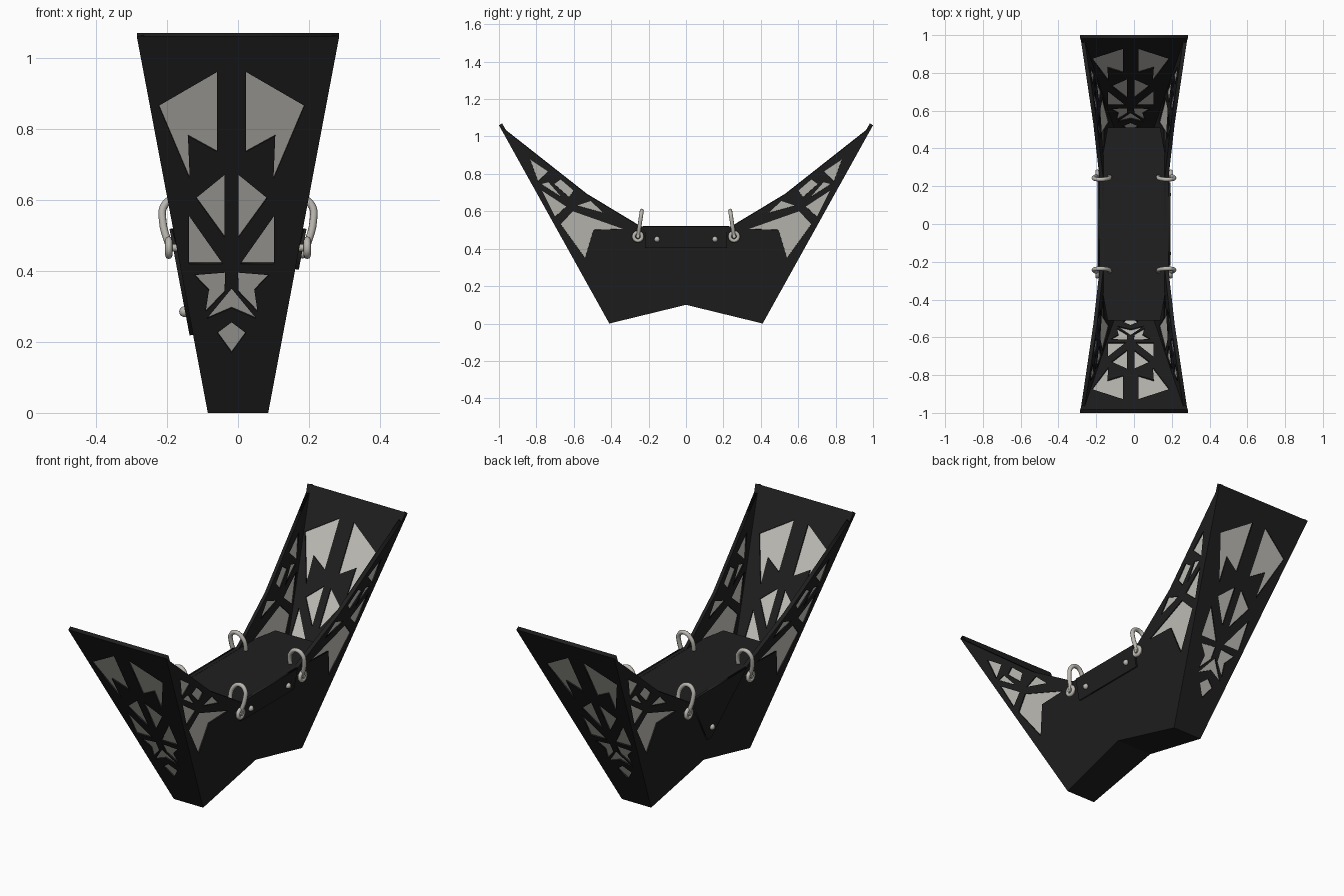
import bpy, bmesh, math
from mathutils import Matrix, Vector

if "Cube" in bpy.data.objects:
    bpy.data.objects.remove(bpy.data.objects["Cube"])


def material(name, color, rough):
    m = bpy.data.materials.new(name)
    m.use_nodes = True
    m.diffuse_color = (*color, 1)
    bsdf = m.node_tree.nodes["Principled BSDF"]
    bsdf.inputs["Base Color"].default_value = (*color, 1)
    bsdf.inputs["Roughness"].default_value = rough
    return m


BLACK = material("black shell", (0.014, 0.014, 0.014), 0.6)
PALE = material("pale panel", (0.55, 0.54, 0.50), 0.6)
METAL = material("light metal", (0.50, 0.48, 0.44), 0.4)


def add(name, mesh, mat):
    mesh.materials.clear()
    mesh.materials.append(mat)
    ob = bpy.data.objects.new(name, mesh)
    bpy.context.collection.objects.link(ob)
    return ob


def curve_mesh(curve):
    """Turn a curve into a clean mesh."""
    ob = bpy.data.objects.new("temp", curve)
    bpy.context.collection.objects.link(ob)
    dg = bpy.context.evaluated_depsgraph_get()
    mesh = bpy.data.meshes.new_from_object(ob.evaluated_get(dg))
    bpy.data.objects.remove(ob)
    return mesh


def sheet(name, outlines, plane, thick, depth, mat):
    """Flat sheet; outlines inside the first one become holes."""
    c = bpy.data.curves.new(name, 'CURVE')
    c.dimensions = '2D'
    c.fill_mode = 'BOTH'
    c.extrude = thick / 2
    for pts in outlines:
        s = c.splines.new('POLY')
        s.points.add(len(pts) - 1)
        for p, (u, v) in zip(s.points, pts):
            p.co = (u, v, 0, 1)
        s.use_cyclic_u = True
    mesh = curve_mesh(c)
    mesh.transform(plane @ Matrix.Translation((0, 0, depth)))
    bm = bmesh.new()
    bm.from_mesh(mesh)
    bmesh.ops.remove_doubles(bm, verts=bm.verts, dist=1e-5)
    bmesh.ops.recalc_face_normals(bm, faces=bm.faces)
    bm.to_mesh(mesh)
    bm.free()
    return add(name, mesh, mat)


def plane(origin, u, v, inward):
    """Sheared frame: local z is the unit normal on the inward side."""
    u, v = Vector(u), Vector(v)
    n = u.cross(v).normalized()
    if n.dot(Vector(inward)) < 0:
        n = -n
    m = Matrix((u, v, n)).transposed().to_4x4()
    m.translation = origin
    return m


def flip(pts):
    return [(-u, v) for u, v in pts]


# Main dimensions
HEIGHT, BASE, TOP, FOOT = 1.06, 0.085, 0.285, 0.41
FLARE = (TOP - BASE) / HEIGHT
LEAN = (1 - FOOT) / HEIGHT
WALL, PANEL = 0.02, 0.008

# Cut-out patterns: half of the end pattern, and one wing of the side pattern
end_pairs = [
    [(.041, .96), (.205, .865), (.118, .66), (.123, .78), (.041, .735)],
    [(.02, .67), (.10, .605), (.02, .495)],
    [(.12, .555), (.12, .42), (.025, .42)],
    [(.018, .395), (.105, .388), (.064, .345), (.073, .285), (.02, .34)],
]
end_middle = [
    [(0, .35), (.07, .265), (0, .295), (-.07, .265)],
    [(0, .255), (.04, .225), (0, .17), (-.04, .225)],
]
wing = [
    [(.834, .877), (.738, .813), (.79, .76)],
    [(.67, .77), (.60, .71), (.625, .675), (.705, .745)],
    [(.775, .745), (.735, .755), (.665, .675)],
    [(.77, .71), (.64, .625), (.70, .57)],
    [(.585, .63), (.51, .655), (.44, .59)],
    [(.605, .60), (.335, .505), (.495, .50), (.54, .35), (.67, .53)],
]
end_holes = end_pairs + [flip(p) for p in end_pairs] + end_middle
end_holes = [[(u - .018, v) for u, v in p] for p in end_holes]
side_holes = wing + [flip(p) for p in wing]

# Leaning end walls with inset panels
end_outline = [(-BASE, 0), (BASE, 0), (TOP, HEIGHT), (-TOP, HEIGHT)]
for s, tag in ((-1, "front"), (1, "back")):
    p = plane((0, s * FOOT, 0), (1, 0, 0), (0, s * LEAN, 1), (0, -s, 0))
    sheet(tag + "_end_wall", [end_outline] + end_holes, p, WALL, WALL / 2, BLACK)
    sheet(tag + "_end_panels", end_holes, p, PANEL, WALL / 2, PALE)

# Flared side walls, panels and bracket plates
half = [(FOOT, 0), (1, HEIGHT), (.53, .69), (.24, .515)]
side_outline = [(0, .1)] + half + flip(half[::-1])
brackets = {
    1: ([(-.22, .405), (.22, .405), (.22, .52), (-.22, .52)],
        [(-.155, .45), (.155, .45)]),
    -1: ([(-.015, .22), (.015, .22), (.23, .52), (-.23, .52)], [(0, .285)]),
}
for s, tag in ((1, "left"), (-1, "right")):
    p = plane((s * BASE, 0, 0), (0, 1, 0), (s * FLARE, 0, 1), (-s, 0, 0))
    sheet(tag + "_side_wall", [side_outline] + side_holes, p, WALL, WALL / 2, BLACK)
    sheet(tag + "_side_panels", side_holes, p, PANEL, WALL / 2, PALE)
    outline, bolts = brackets[s]
    sheet(tag + "_bracket_plate", [outline], p, .01, -.005, BLACK)
    for i, (y, z) in enumerate(bolts):
        bm = bmesh.new()
        bmesh.ops.create_uvsphere(bm, u_segments=12, v_segments=8, radius=.015)
        mesh = bpy.data.meshes.new("bolt")
        bm.to_mesh(mesh)
        bm.free()
        mesh.shade_smooth()
        bolt = add(f"{tag}_bolt_{i + 1}", mesh, METAL)
        bolt.location = (s * (BASE + FLARE * z + .012), y, z)

# Two sloping floor plates meeting at a ridge
ridge = BASE + FLARE * .1
for s, tag in ((-1, "front"), (1, "back")):
    p = plane((0, 0, .1), (1, 0, 0), (0, s, -.1 / FOOT), (0, 0, 1))
    sheet(tag + "_floor", [[(-ridge, 0), (ridge, 0), (BASE, FOOT), (-BASE, FOOT)]],
          p, WALL, WALL / 2, BLACK)

# Seat block with narrowed ends
quarter = [(.187, .24), (.14, .51)]
ring = quarter + flip(quarter[::-1])
ring += [(-x, -y) for x, y in ring]
bm = bmesh.new()
upper = [bm.verts.new((x, y, .518)) for x, y in ring]
lower = [bm.verts.new((x * .55, y * .96, .2)) for x, y in ring]
bm.faces.new(upper)
bm.faces.new(lower[::-1])
for i in range(len(ring)):
    j = (i + 1) % len(ring)
    bm.faces.new((upper[i], lower[i], lower[j], upper[j]))
bmesh.ops.recalc_face_normals(bm, faces=bm.faces)
seat = bpy.data.meshes.new("seat")
bm.to_mesh(seat)
bm.free()
add("seat", seat, BLACK)


def tube(name, pts, radius, cyclic=False):
    """Round smooth metal rod through points."""
    c = bpy.data.curves.new(name, 'CURVE')
    c.dimensions = '3D'
    c.bevel_depth = radius
    c.bevel_resolution = 2
    c.resolution_u = 5
    c.use_fill_caps = True
    s = c.splines.new('BEZIER')
    s.bezier_points.add(len(pts) - 1)
    for b, co in zip(s.bezier_points, pts):
        b.co = co
        b.handle_left_type = b.handle_right_type = 'AUTO'
    s.use_cyclic_u = cyclic
    mesh = curve_mesh(c)
    mesh.shade_smooth()
    return add(name, mesh, METAL)


# Shackles: bow, cross pin and pin eye at each corner of the seat
bow = [(.192, .465), (.212, .54), (.207, .585), (.175, .603),
       (.140, .58), (.128, .54), (.140, .465)]
for sx, a in ((1, "left"), (-1, "right")):
    for sy, b in ((-1, "front"), (1, "back")):
        tag = f"{b}_{a}_shackle"
        tube(tag + "_bow", [(sx * x, sy * (.257 - (z - .465) * .15), z)
                            for x, z in bow], .011)
        tube(tag + "_pin", [(sx * x, sy * .257, .465) for x in (.13, .205)], .010)
        angles = [k * math.tau / 8 for k in range(8)]
        tube(tag + "_eye", [(sx * .195, sy * (.257 + .022 * math.cos(t)),
                             .465 + .022 * math.sin(t)) for t in angles], .010, True)
